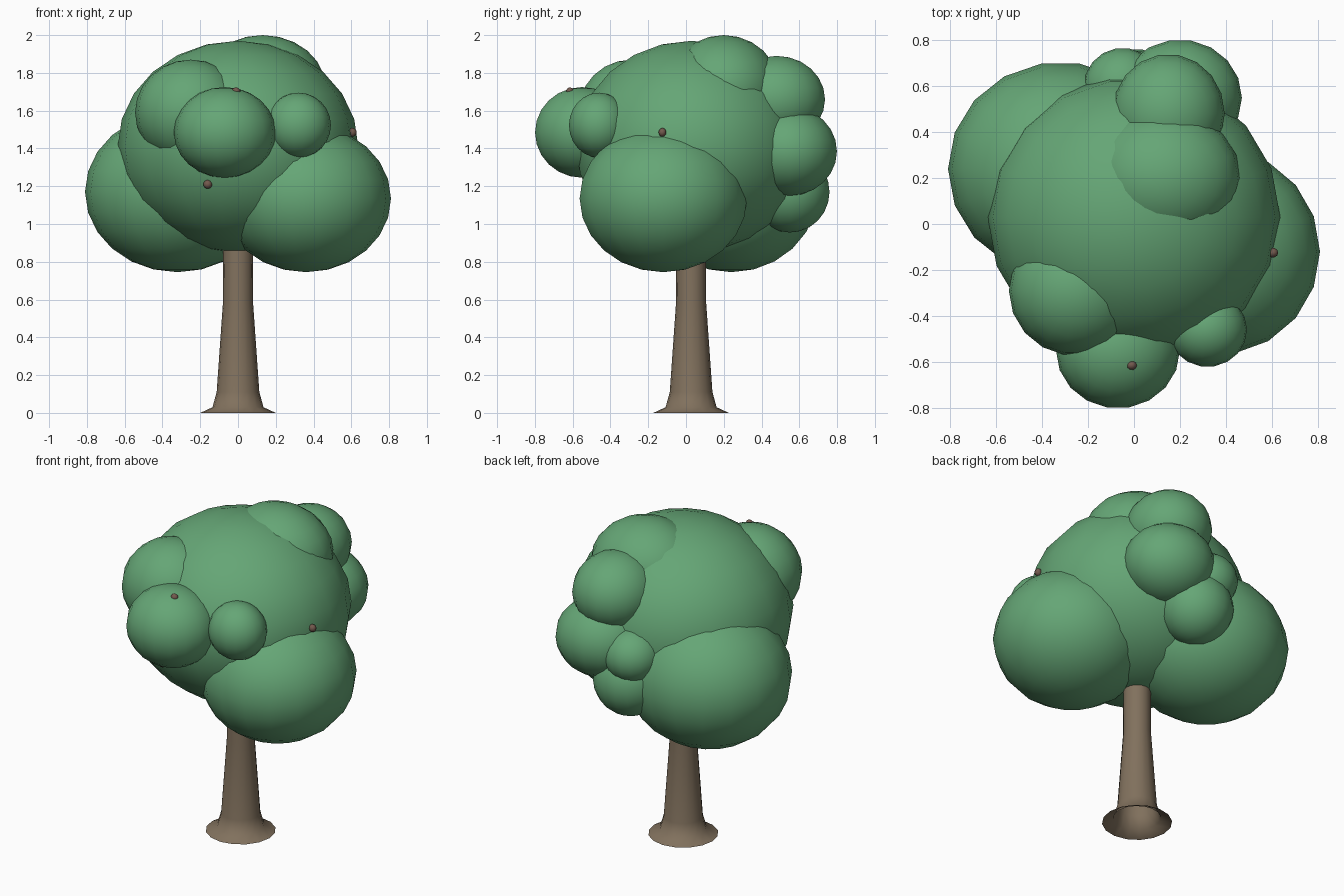
import bpy, bmesh
from math import cos, sin, pi
from mathutils import Matrix

cube = bpy.data.objects.get("Cube")
if cube:
    bpy.data.objects.remove(cube, do_unlink=True)


def material(name, rgb):
    mat = bpy.data.materials.new(name)
    mat.use_nodes = True
    mat.diffuse_color = (*rgb, 1)
    mat.node_tree.nodes["Principled BSDF"].inputs["Base Color"].default_value = (*rgb, 1)
    return mat


leaf_green = material("leaf_green", (0.13, 0.38, 0.18))
bark_brown = material("bark_brown", (0.22, 0.165, 0.11))
nub_brown = material("nub_brown", (0.17, 0.10, 0.075))


def add_object(name, bm, mat):
    mesh = bpy.data.meshes.new(name)
    for face in bm.faces:
        face.smooth = True
    bm.to_mesh(mesh)
    bm.free()
    mesh.materials.append(mat)
    obj = bpy.data.objects.new(name, mesh)
    bpy.context.collection.objects.link(obj)
    return obj


def ellipsoid(name, centre, radii, mat, segments=18, rings=12):
    bm = bmesh.new()
    bmesh.ops.create_uvsphere(bm, u_segments=segments, v_segments=rings, radius=1)
    # Quarter turn puts a vertex on the x axis
    bmesh.ops.rotate(bm, verts=bm.verts, matrix=Matrix.Rotation(pi / 2, 3, 'Z'))
    bmesh.ops.scale(bm, verts=bm.verts, vec=radii)
    add_object(name, bm, mat).location = centre


def lathe(name, profile, centre, mat, sides=16):
    bm = bmesh.new()
    rows = [[bm.verts.new((r * cos(2 * pi * i / sides), r * sin(2 * pi * i / sides), z))
             for i in range(sides)] for r, z in profile]
    for low, high in zip(rows, rows[1:]):
        for i in range(sides):
            j = (i + 1) % sides
            bm.faces.new((low[i], low[j], high[j], high[i]))
    add_object(name, bm, mat).location = centre


# Trunk: open tube with a flared foot
lathe("trunk", [(0.2, 0), (0.135, 0.03), (0.113, 0.11), (0.08, 0.58), (0.077, 1.1)],
      (0, 0.027, 0), bark_brown)

# Crown: overlapping leaf clumps
clumps = {
    "crown_main": ((0, 0.03, 1.41), (0.637, 0.62, 0.56)),
    "clump_low_right": ((-0.32, 0.24, 1.17), (0.49, 0.465, 0.425)),
    "clump_low_left": ((0.36, -0.12, 1.135), (0.45, 0.45, 0.39)),
    "clump_top": ((0.13, 0.2, 1.72), (0.335, 0.3, 0.28)),
    "clump_back_upper": ((0.15, 0.48, 1.66), (0.245, 0.26, 0.23)),
    "clump_back_middle": ((0.2, 0.55, 1.385), (0.27, 0.253, 0.235)),
    "clump_back_lower": ((0, 0.55, 1.17), (0.215, 0.213, 0.215)),
    "clump_back_small": ((-0.05, 0.595, 1.35), (0.17, 0.172, 0.16)),
    "clump_front": ((-0.07, -0.55, 1.485), (0.27, 0.253, 0.24)),
    "clump_front_small": ((0.32, -0.46, 1.523), (0.172, 0.162, 0.172)),
    "clump_front_upper": ((-0.25, -0.29, 1.59), (0.295, 0.285, 0.28)),
}
for name, (centre, radii) in clumps.items():
    ellipsoid(name, centre, radii, leaf_green)

# Small nubs poking out of the crown
nubs = {
    "nub_front": (-0.16, -0.52, 1.21),
    "nub_left": (0.605, -0.125, 1.485),
    "nub_upper": (-0.01, -0.615, 1.7),
}
for name, centre in nubs.items():
    ellipsoid(name, centre, (0.023, 0.021, 0.023), nub_brown, 10, 8)
